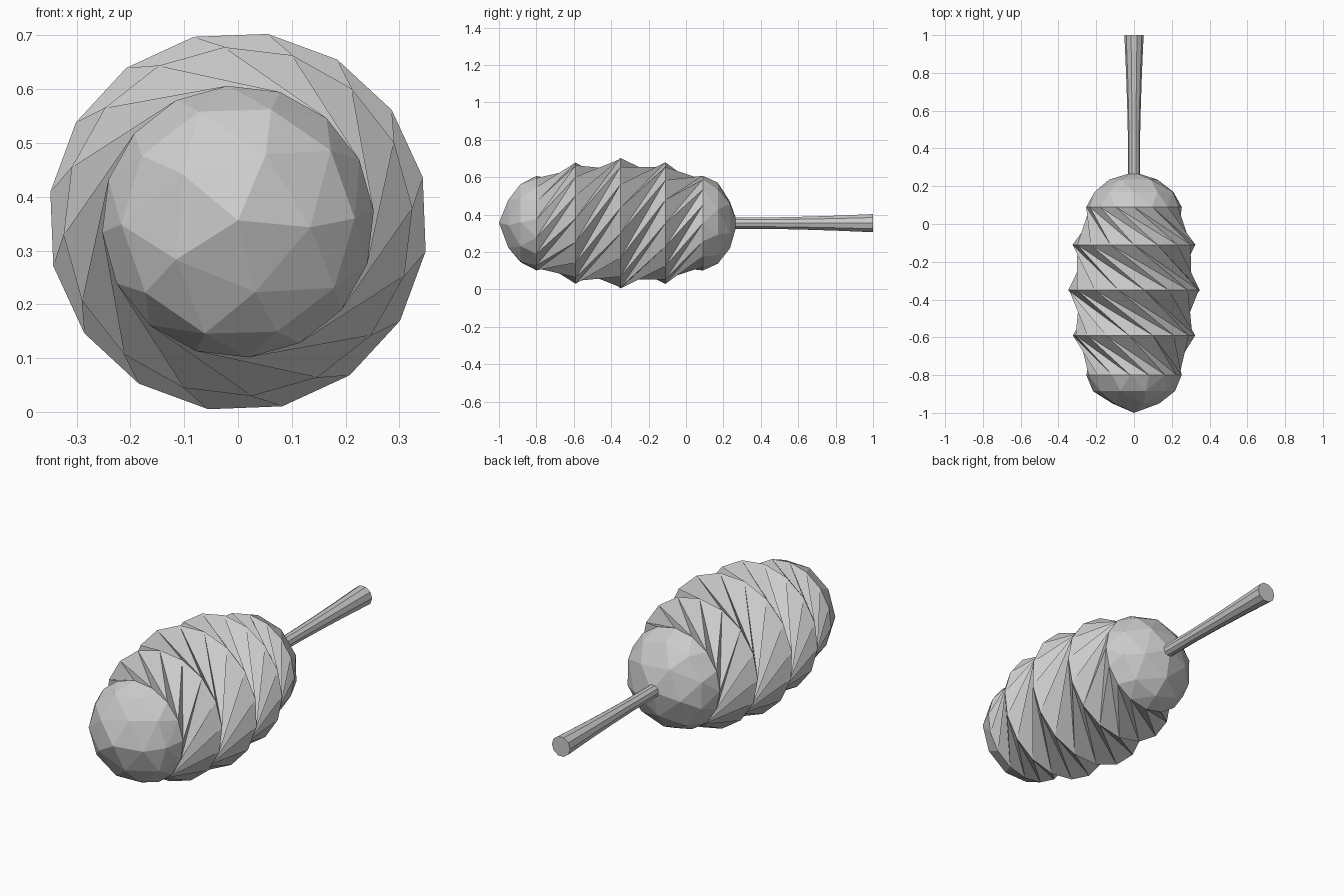
import bpy, bmesh
from math import cos, sin, radians

if "Cube" in bpy.data.objects:
    bpy.data.objects.remove(bpy.data.objects["Cube"])

CZ = 0.354  # height of the long axis


def ring(bm, n, r, y, phase):
    """Ring of n verts around the y axis."""
    return [bm.verts.new((r * cos(a), y, CZ + r * sin(a)))
            for a in (radians(phase + 360 * i / n) for i in range(n))]


def zip_rings(bm, a, b):
    """Triangulate between two rings with different vertex counts."""
    i = j = 0
    na, nb = len(a), len(b)
    while i < na or j < nb:
        if j >= nb or (i < na and (i + 0.5) / na <= (j + 0.5) / nb):
            bm.faces.new((a[i % na], a[(i + 1) % na], b[j % nb]))
            i += 1
        else:
            bm.faces.new((a[i % na], b[(j + 1) % nb], b[j % nb]))
            j += 1


def finish(bm, name):
    bmesh.ops.recalc_face_normals(bm, faces=bm.faces[:])
    me = bpy.data.meshes.new(name)
    bm.to_mesh(me)
    bm.free()
    ob = bpy.data.objects.new(name, me)
    bpy.context.collection.objects.link(ob)
    return ob


def cap(bm, edge, phase, y_mid, y_in, y_tip):
    """Faceted dome closing one end of the head."""
    mid = ring(bm, 10, 0.217, y_mid, phase - 3)
    inner = ring(bm, 5, 0.135, y_in, phase - 9)
    tip = bm.verts.new((0, y_tip, CZ + 0.002))
    zip_rings(bm, edge, mid)
    zip_rings(bm, mid, inner)
    for i in range(5):
        bm.faces.new((inner[i], inner[(i + 1) % 5], tip))


# Twisted, ridged head: y, radius, accumulated twist
bm = bmesh.new()
N = 16
profile = [(-0.80, 0.253, 4.5), (-0.59, 0.325, 49.5), (-0.35, 0.353, 103.5),
           (-0.11, 0.325, 157.5), (0.09, 0.253, 202.5)]
rings = [ring(bm, N, r, y, p) for y, r, p in profile]
for a, b in zip(rings, rings[1:]):
    for i in range(N):
        bm.faces.new((a[i], a[i - 1], b[i]))
        bm.faces.new((b[i], b[i - 1], a[i - 1]))
cap(bm, rings[0], 4.5, -0.885, -0.95, -1.0)
cap(bm, rings[-1], 202.5, 0.17, 0.235, 0.275)
finish(bm, "ridged_head")

# Slightly flared handle
bm = bmesh.new()
hs = [ring(bm, 10, r, y, 0) for y, r in
      [(0.24, 0.032), (0.45, 0.032), (0.62, 0.036), (0.80, 0.042), (1.0, 0.051)]]
for a, b in zip(hs, hs[1:]):
    for i in range(10):
        bm.faces.new((a[i], a[i - 1], b[i - 1], b[i]))
bm.faces.new(hs[0])
bm.faces.new(hs[-1])
finish(bm, "handle")
